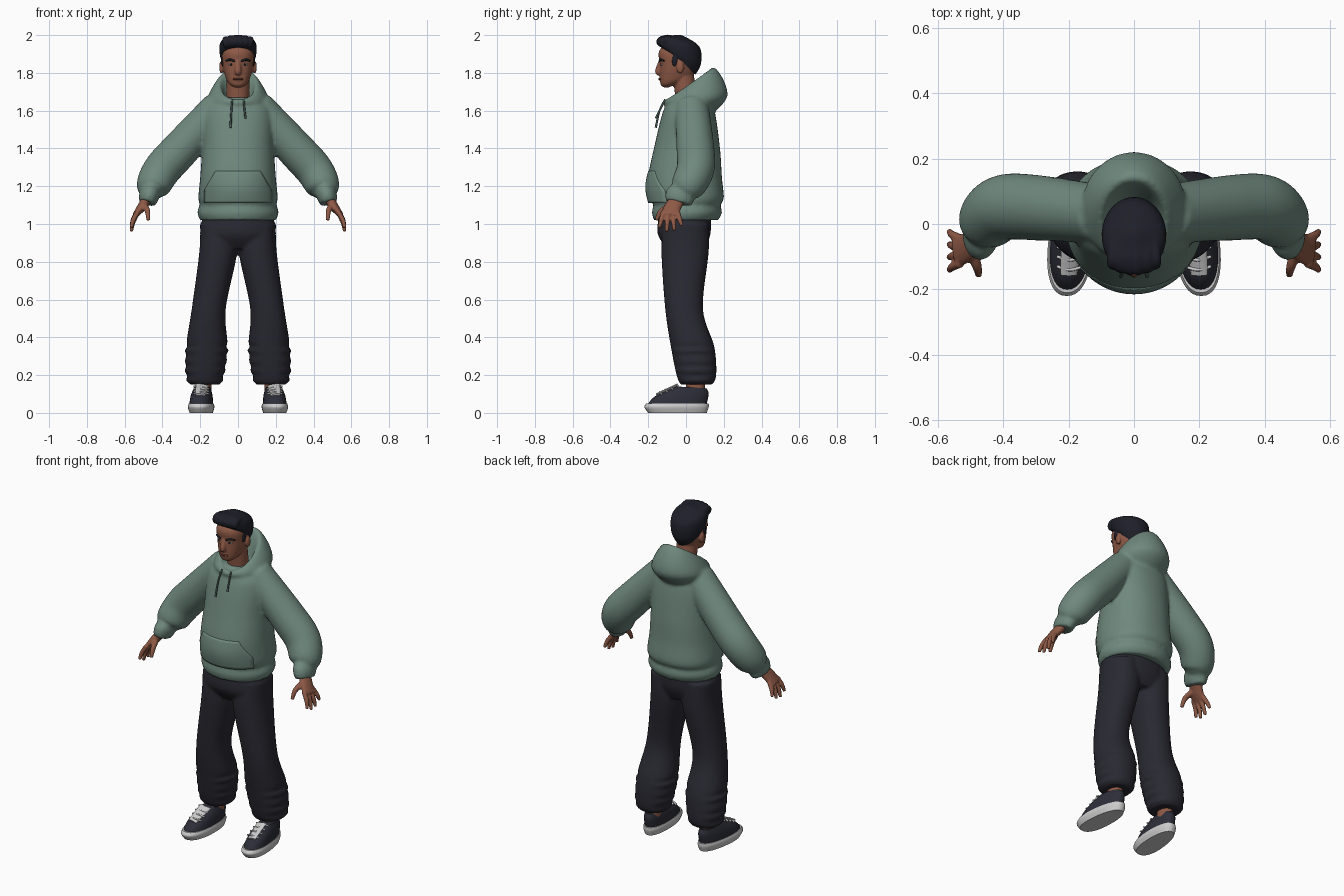
import bpy, bmesh, math
from mathutils import Vector

if "Cube" in bpy.data.objects:
    bpy.data.objects.remove(bpy.data.objects["Cube"])


def material(name, red, green, blue):
    mat = bpy.data.materials.new(name)
    mat.use_nodes = True
    mat.diffuse_color = (red, green, blue, 1)
    shader = mat.node_tree.nodes["Principled BSDF"]
    shader.inputs["Base Color"].default_value = mat.diffuse_color
    shader.inputs["Roughness"].default_value = .8
    return mat


GREEN = material("sage_fleece", .16, .25, .21)
CORD = material("dark_sage_cord", .07, .11, .1)
NAVY = material("dark_trouser", .022, .022, .032)
HAIR = material("black_hair", .013, .014, .022)
SKIN = material("brown_skin", .27, .1, .06)
LIP = material("lip_brown", .16, .05, .04)
SHOE = material("shoe_navy", .026, .027, .04)
WHITE = material("off_white", .6, .6, .6)
SIDES = ((1, "left_"), (-1, "right_"))


def curve_rows(rows, steps=8):
    """Smooth curve through rows of numbers."""
    rows = [Vector(row) for row in rows]
    out = []
    for i in range(len(rows) - 1):
        before, start = rows[max(i - 1, 0)], rows[i]
        end, after = rows[i + 1], rows[min(i + 2, len(rows) - 1)]
        for k in range(steps):
            t = k / steps
            leave, arrive = (end - before) / 2, (after - start) / 2
            blend = t * t * (3 - 2 * t)
            out.append(start.lerp(end, blend) + leave * (t * (1 - t) ** 2) - arrive * (t * t * (1 - t)))
    return out + [rows[-1]]


def bridge(bm, loops):
    """Closed skin over a stack of loops."""
    rings = [[bm.verts.new(point) for point in loop] for loop in loops]
    count = len(rings[0])
    for low, high in zip(rings, rings[1:]):
        for i in range(count):
            j = (i + 1) % count
            bm.faces.new((low[i], low[j], high[j], high[i]))
    bm.faces.new(rings[0])
    bm.faces.new(rings[-1])


def level(rows):
    """Horizontal rings from z, front y, back y, half width (and middle x)."""
    return [(row[1], row[0], row[2], row[0]) + row[3:] for row in rows]


def loft(bm, rings, side=1, mid=0, power=2.0, shear=0, taper=0, segments=40):
    """Rings of front y, front z, back y, back z, half width (and middle x)."""
    loops = []
    for front, front_z, back, back_z, half, centre in curve_rows([(r + (mid,))[:6] for r in rings]):
        loop = []
        for i in range(segments):
            angle = math.tau * i / segments
            across, along = [math.copysign(abs(v) ** (2 / power), v)
                             for v in (math.cos(angle), math.sin(angle))]
            t = (along + 1) / 2
            y = front + (back - front) * t
            x = centre + half * across * (1 - taper * t) - shear * y
            loop.append((x * side, y, front_z + (back_z - front_z) * t))
        loops.append(loop)
    bridge(bm, loops)


def tube(bm, path, side=1, segments=16):
    """Path of x, y, z, radius along y (and radius across)."""
    rows = curve_rows([(row + (row[-1],))[:5] for row in path])
    points = [Vector((row[0] * side, row[1], row[2])) for row in rows]
    loops = []
    for i, row in enumerate(rows):
        ahead = (points[min(i + 1, len(points) - 1)] - points[max(i - 1, 0)]).normalized()
        u = Vector((0, 1, 0))
        u = (u - ahead * u.dot(ahead)).normalized()
        v = ahead.cross(u)
        angles = [math.tau * k / segments for k in range(segments)]
        loops.append([points[i] + u * (row[3] * math.cos(a)) + v * (row[4] * math.sin(a)) for a in angles])
    bridge(bm, loops)


def ball(bm, place, scale):
    new = bmesh.ops.create_uvsphere(bm, u_segments=16, v_segments=10, radius=1)["verts"]
    for vert in new:
        vert.co = Vector(place) + vert.co * Vector((0, 0, 0)).dot(vert.co) + Vector(
            [c * s for c, s in zip(vert.co, scale)])


def finish(name, bm, mat, voxel=0, soften=0):
    """Make the object; a voxel size melts its overlapping pieces into one skin."""
    bmesh.ops.recalc_face_normals(bm, faces=bm.faces)
    mesh = bpy.data.meshes.new(name)
    bm.to_mesh(mesh)
    bm.free()
    mesh.materials.append(mat)
    mesh.shade_smooth()
    mesh.set_sharp_from_angle(angle=math.radians(50))
    ob = bpy.data.objects.new(name, mesh)
    bpy.context.collection.objects.link(ob)
    if voxel:
        merge = ob.modifiers.new("merge", 'REMESH')
        merge.mode = 'VOXEL'
        merge.voxel_size = voxel
        merge.use_smooth_shade = True
        relax = ob.modifiers.new("soften", 'SMOOTH')
        relax.iterations = soften
    return ob


# Hoodie: hem band, body, lowered hood, sleeves and cuffs
bm = bmesh.new()
loft(bm, level([(1.02, -.17, .17, .2), (1.06, -.18, .19, .215), (1.11, -.17, .18, .2)]))
loft(bm, level([(1.1, -.17, .18, .2), (1.14, -.19, .2, .21), (1.25, -.2, .19, .2), (1.4, -.17, .18, .19),
                (1.6, -.12, .15, .18), (1.67, -.07, .1, .1)]), power=2.2)
loft(bm, [(-.07, 1.62, .06, 1.63, .06), (-.1, 1.66, .14, 1.83, .1),
          (-.12, 1.64, .22, 1.68, .16), (-.08, 1.58, .1, 1.55, .1)])
for side, _ in SIDES:
    tube(bm, [(.1, .03, 1.62, .09), (.3, .05, 1.4, .1), (.4, .05, 1.29, .1),
              (.45, .01, 1.2, .09), (.46, -.01, 1.16, .06)], side, 28)
    tube(bm, [(.46, -.01, 1.18, .06, .05), (.47, -.03, 1.15, .08, .055), (.48, -.04, 1.11, .07, .045)], side)
finish("hoodie", bm, GREEN, .01, 4)

# Front pocket: a puffed panel that follows the curve of the body
bm = bmesh.new()
grid = []
for j in range(13):
    t = j / 12
    half = .18 - .06 * max(0, (t - .4) / .6)
    depth = .2 + .015 * math.sin(math.pi * t)
    spread = [half * (i / 12 - 1) for i in range(25)]
    grid.append([bm.verts.new((x, -depth * math.sqrt(1 - (x / .21) ** 2), 1.11 + .17 * t)) for x in spread])
for low, high in zip(grid, grid[1:]):
    for i in range(len(low) - 1):
        bm.faces.new((low[i], low[i + 1], high[i + 1], high[i]))
panel = finish("front_pocket", bm, GREEN).modifiers.new("thickness", 'SOLIDIFY')
panel.thickness = .02

# Drawstrings, one longer than the other
for side, label in SIDES:
    bm = bmesh.new()
    tip = 1.535 + .025 * side
    tube(bm, [(.03, -.11, 1.66, .005), (.035, -.14, 1.6, .005), (.04, -.16, tip, .006)], side, 8)
    finish(label + "drawstring", bm, CORD)

# Trousers: hips and two legs with gathered folds above the ankle
bm = bmesh.new()
loft(bm, level([(1.07, -.14, .13, .18), (.95, -.15, .13, .2), (.87, -.1, .1, .17)]), power=2.2)
for side, _ in SIDES:
    loft(bm, level([(1, -.12, .12, .09, .11), (.85, -.13, .12, .1, .105), (.55, -.11, .09, .09, .155),
                    (.35, -.08, .15, .11, .165), (.2, -.05, .16, .1, .175), (.15, -.03, .14, .08, .175)]),
         side, power=2.2)
for vert in bm.verts:
    if vert.co.z < .36:
        centre = math.copysign(.17, vert.co.x)
        vert.co.x += (vert.co.x - centre) * .07 * math.sin(vert.co.z * 120)
finish("trousers", bm, NAVY, .01, 3)

# Shoes with tongue and laces, and bare ankles
for side, label in SIDES:
    bm = bmesh.new()
    loft(bm, level([(0, -.2, .11, .065), (.03, -.22, .12, .075), (.05, -.21, .12, .07)]),
         side, .19, 2.3, .07, .18)
    finish(label + "sole", bm, WHITE)
    bm = bmesh.new()
    loft(bm, [(-.2, .05, .11, .05, .066), (-.16, .09, .12, .1, .06), (-.05, .14, .11, .13, .045)],
         side, .19, 2.3, .07, .15)
    finish(label + "shoe_upper", bm, SHOE)
    bm = bmesh.new()
    tube(bm, [(.2, -.155, .095, .008, .026), (.19, -.045, .146, .008, .033)], side)
    for k in range(4):
        y, z = -.14 + .03 * k, .11 + .013 * k
        tube(bm, [(x, y + drop, z - drop, .005) for x, drop in ((.155, .01), (.195, 0), (.235, .01))], side, 8)
    finish(label + "tongue_and_laces", bm, WHITE)
    bm = bmesh.new()
    loft(bm, level([(.1, 0, .1, .04), (.22, 0, .1, .04)]), side, .18)
    finish(label + "ankle", bm, SKIN)

# Hands: palm, four fingers and thumb
for side, label in SIDES:
    bm = bmesh.new()
    tube(bm, [(.47, -.03, 1.15, .036, .028), (.51, -.07, 1.09, .045, .024), (.545, -.083, 1.045, .05, .015)], side)
    for k, length in enumerate((.08, .1, .095, .07)):
        y = -.12 + .025 * k
        tube(bm, [(.53, y, 1.065, .014), (.555, y * 1.3 + .025, 1.06 - length / 2, .013),
                  (.565, y * 1.6 + .05, 1.06 - length, .009)], side, 10)
    tube(bm, [(.5, -.07, 1.1, .02), (.48, -.13, 1.07, .015), (.475, -.157, 1.02, .01)], side, 10)
    finish(label + "hand", bm, SKIN, .0055, 2)

# Head with neck, nose, mouth area and ears
bm = bmesh.new()
loft(bm, level([(1.6, -.05, .07, .06), (1.8, -.07, .04, .06)]))
loft(bm, [(-.1, 1.72, 0, 1.76, .03), (-.135, 1.74, .04, 1.79, .06), (-.138, 1.84, .06, 1.85, .082),
          (-.14, 1.92, .06, 1.92, .08), (-.06, 1.98, 0, 1.98, .02)], power=2.3)
tube(bm, [(0, -.13, 1.87, .012), (0, -.146, 1.81, .018), (0, -.138, 1.795, .012)])
ball(bm, (0, -.13, 1.768), (.026, .014, .012))
for side, _ in SIDES:
    ball(bm, (.088 * side, -.03, 1.83), (.012, .02, .034))
finish("head", bm, SKIN, .006, 2)

# Lips, eyebrows and eyes
bm = bmesh.new()
tube(bm, [(x, -.142 + abs(x) / 3, 1.768, .005) for x in (-.026, 0, .026)])
finish("lips", bm, LIP)
for side, label in SIDES:
    bm = bmesh.new()
    tube(bm, [(.017, -.14, 1.862, .005), (.042, -.134, 1.87, .006), (.063, -.116, 1.864, .004)], side, 8)
    finish(label + "eyebrow", bm, HAIR)
    for part, mat, y, size in (("eye", WHITE, -.125, .014), ("iris", HAIR, -.132, .006)):
        bm = bmesh.new()
        ball(bm, (.036 * side, y, 1.845), (size, size * .6, .006))
        finish(label + part, bm, mat)

# Hair: short cap, swept fringe locks and sideburns
bm = bmesh.new()
loft(bm, [(-.12, 1.93, .05, 1.79, .08), (-.15, 1.95, .08, 1.85, .097),
          (-.14, 1.99, .07, 1.94, .09), (-.06, 2, -.02, 2, .02)])
for k in range(6):
    x = -.065 + .026 * k
    curl = 2 * x * x
    tube(bm, [(x, -.137 + curl * 2, 1.945 - curl, .012), (x, -.14 + curl * 2, 1.97 - curl, .018),
              (x, -.1, 1.984 - curl, .019), (x, -.04, 1.98 - curl, .012)], 1, 10)
for side, _ in SIDES:
    ball(bm, (.08 * side, -.06, 1.865), (.011, .016, .034))
finish("hair", bm, HAIR, .007, 2)
